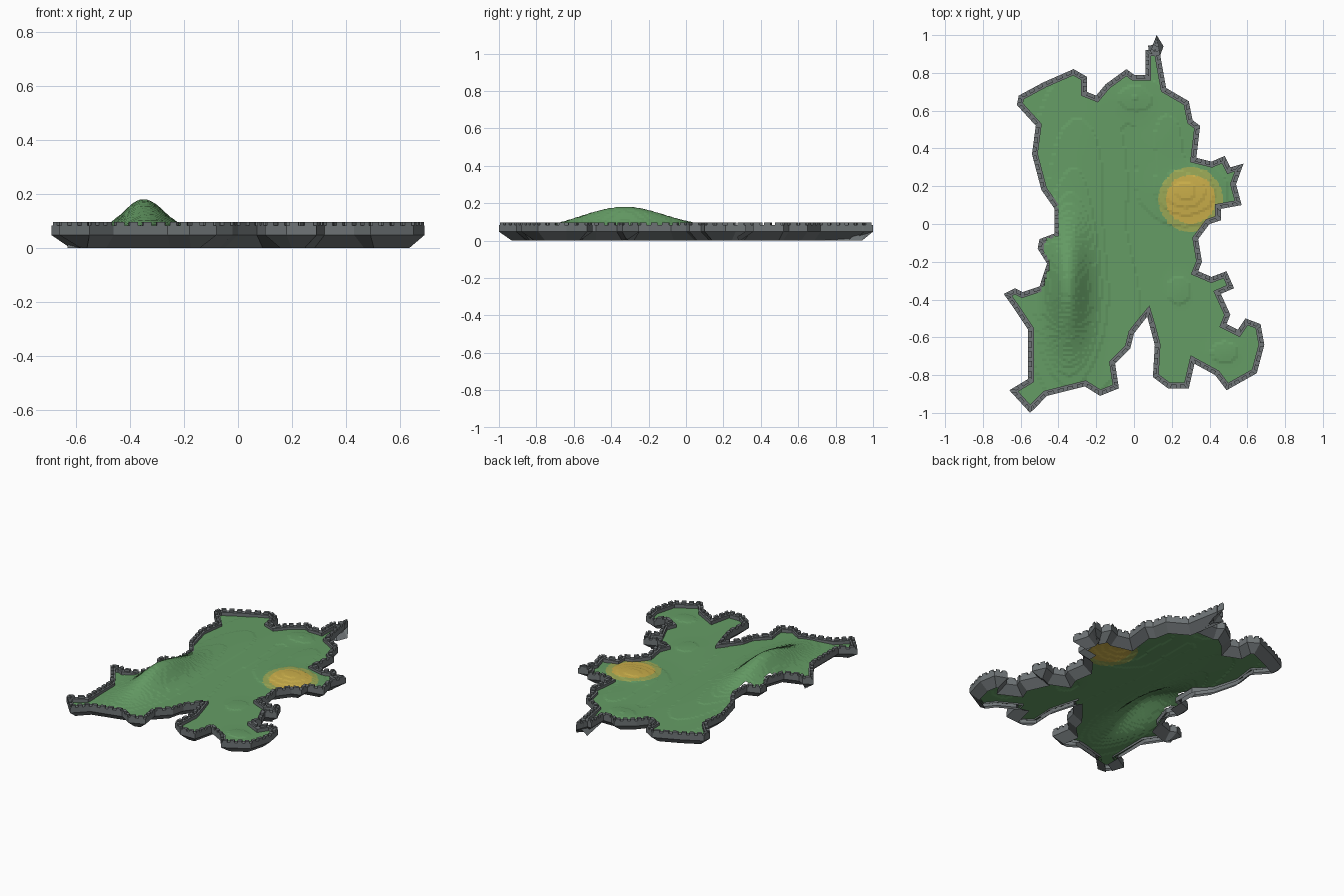
import bpy, math
from mathutils import Vector

if "Cube" in bpy.data.objects:
    bpy.data.objects.remove(bpy.data.objects["Cube"])

def material(name, rgb):
    m = bpy.data.materials.new(name)
    m.diffuse_color = (*rgb, 1)
    m.use_nodes = True
    m.node_tree.nodes["Principled BSDF"].inputs["Base Color"].default_value = m.diffuse_color
    return m

STONE = material("grey stone", (0.16, 0.178, 0.185))
GRASS = material("grass green", (0.13, 0.335, 0.13))
GOLD = material("gold zone", (0.60, 0.43, 0.07))
HALO = material("olive zone edge", (0.33, 0.40, 0.095))

# Coastline seen from above, clockwise from the northern spike (hundredths of a unit)
COAST = [
    12, 100, 17, 72, 29, 65, 31, 55, 35, 52, 33, 35, 41, 33, 48, 36, 51, 30, 58, 32,
    54, 21, 57, 10, 46, 8, 46, 2, 40, 0, 34, -8, 36, -20, 34, -25, 41, -28, 49, -25,
    53, -34, 46, -37, 51, -48, 49, -53, 55, -56, 59, -50, 67, -53, 69, -64, 65, -79,
    49, -88, 43, -80, 32, -74, 29, -87, 18, -87, 10, -81, 11, -64, 7, -49, 0, -58,
    -2, -66, -10, -74, -8, -87, -18, -91, -26, -86, -46, -91, -55, -100, -66, -88,
    -56, -82, -56, -56, -64, -44, -69, -37, -63, -34, -59, -36, -50, -33, -46, -21,
    -51, -13, -50, -8, -42, -5, -42, 8, -49, 18, -54, 37, -52, 52, -62, 63, -61, 68,
    -48, 75, -32, 82, -25, 78, -25, 70, -20, 68, -15, 74, -4, 82, 0, 79, 6, 79, 6, 92, 9, 92]
outline = [Vector((x / 100, y / 100)) for x, y in zip(COAST[::2], COAST[1::2])]

def subdivide(pts, step):
    out = []
    for a, b in zip(pts, pts[1:] + pts[:1]):
        n = max(1, round((b - a).length / step))
        out += [a.lerp(b, i / n) for i in range(n)]
    return out

def inset(pts, d):
    """Move a clockwise loop inwards by d, with a limited mitre."""
    out = []
    for i, p in enumerate(pts):
        u = (p - pts[i - 1]).normalized()
        v = (pts[(i + 1) % len(pts)] - p).normalized()
        m = Vector((u.y + v.y, -u.x - v.x)).normalized()
        c = max(0.5, m.dot(Vector((u.y, -u.x))))
        out.append(p + m * d / c)
    return out

def inside(x, y, pts):
    hit = False
    for a, b in zip(pts, pts[1:] + pts[:1]):
        if (a.y > y) != (b.y > y) and x < a.x + (y - a.y) / (b.y - a.y) * (b.x - a.x):
            hit = not hit
    return hit

def make(name, verts, faces, mats):
    me = bpy.data.meshes.new(name)
    me.from_pydata(verts, [], faces)
    for m in mats:
        me.materials.append(m)
    me.update()
    ob = bpy.data.objects.new(name, me)
    bpy.context.collection.objects.link(ob)
    return ob

# Cliff skirt and coastal wall: stacked loops joined by quads
coast = subdivide(outline, 0.05)
N = len(coast)
rows = [(0.055, 0), (0, 0.048), (0, 0.083), (0.03, 0.083), (0.03, 0.05)]
verts = [(p.x, p.y, z) for d, z in rows for p in inset(coast, d)]
faces = [(r * N + (i + 1) % N, r * N + i, (r + 1) * N + i, (r + 1) * N + (i + 1) % N)
         for r in range(len(rows) - 1) for i in range(N)]
make("cliff_wall", verts, faces, [STONE])

# Battlement blocks, one on each wall segment
inner = inset(coast, 0.02)
verts, faces = [], []
for i in range(N):
    j = (i + 1) % N
    quad = [a.lerp(b, t) for a, b, t in ((coast[i], coast[j], 0.2), (coast[i], coast[j], 0.8),
                                         (inner[i], inner[j], 0.8), (inner[i], inner[j], 0.2))]
    k = len(verts)
    verts += [(p.x, p.y, z) for z in (0.08, 0.097) for p in quad]
    faces.append((k + 7, k + 6, k + 5, k + 4))
    faces += [(k + (e + 1) % 4, k + e, k + 4 + e, k + 4 + (e + 1) % 4) for e in range(4)]
make("battlements", verts, faces, [STONE])

# Terraced ground: rounded hills (x, y, width x, width y, height) cut into steps
HILLS = [(-0.35, -0.33, 0.075, 0.22, 0.113), (-0.30, 0.30, 0.14, 0.30, 0.013),
         (0.28, 0.17, 0.11, 0.09, 0.022), (0.0, 0.67, 0.07, 0.06, 0.014),
         (0.18, 0.45, 0.09, 0.16, 0.012), (0.24, -0.35, 0.04, 0.05, 0.008),
         (0.48, -0.68, 0.05, 0.04, 0.008), (-0.25, -0.45, 0.2, 0.3, 0.008)]
BASE, TERRACE, STEP = 0.06, 0.006, 0.0125
ZONE, R_GOLD, R_HALO = Vector((0.30, 0.13)), 0.13, 0.172

def height(x, y):
    h = sum(a * math.exp(-((x - cx) / sx) ** 2 / 2 - ((y - cy) / sy) ** 2 / 2)
            for cx, cy, sx, sy, a in HILLS)
    return BASE + 0.5 * (h + TERRACE * round(h / TERRACE))

border = inset(outline, 0.015)
index, verts, faces, slots = {}, [], [], []

def vert(i, j):
    if (i, j) not in index:
        index[i, j] = len(verts)
        p = Vector((i * STEP, j * STEP))
        z = height(p.x, p.y)
        r = p - ZONE
        for radius in (R_GOLD, R_HALO):     # snap to the circles for clean zone edges
            if abs(r.length - radius) < STEP * 0.5:
                p = ZONE + r.normalized() * radius
        verts.append((p.x, p.y, z))
    return index[i, j]

for i in range(-57, 57):
    for j in range(-81, 81):
        c = Vector(((i + 0.5) * STEP, (j + 0.5) * STEP))
        if inside(c.x, c.y, border):
            faces.append((vert(i, j), vert(i + 1, j), vert(i + 1, j + 1), vert(i, j + 1)))
            d = (c - ZONE).length
            slots.append(1 if d < R_GOLD else 2 if d < R_HALO else 0)
ground = make("terraced_ground", verts, faces, [GRASS, GOLD, HALO])
ground.data.polygons.foreach_set("material_index", slots)
